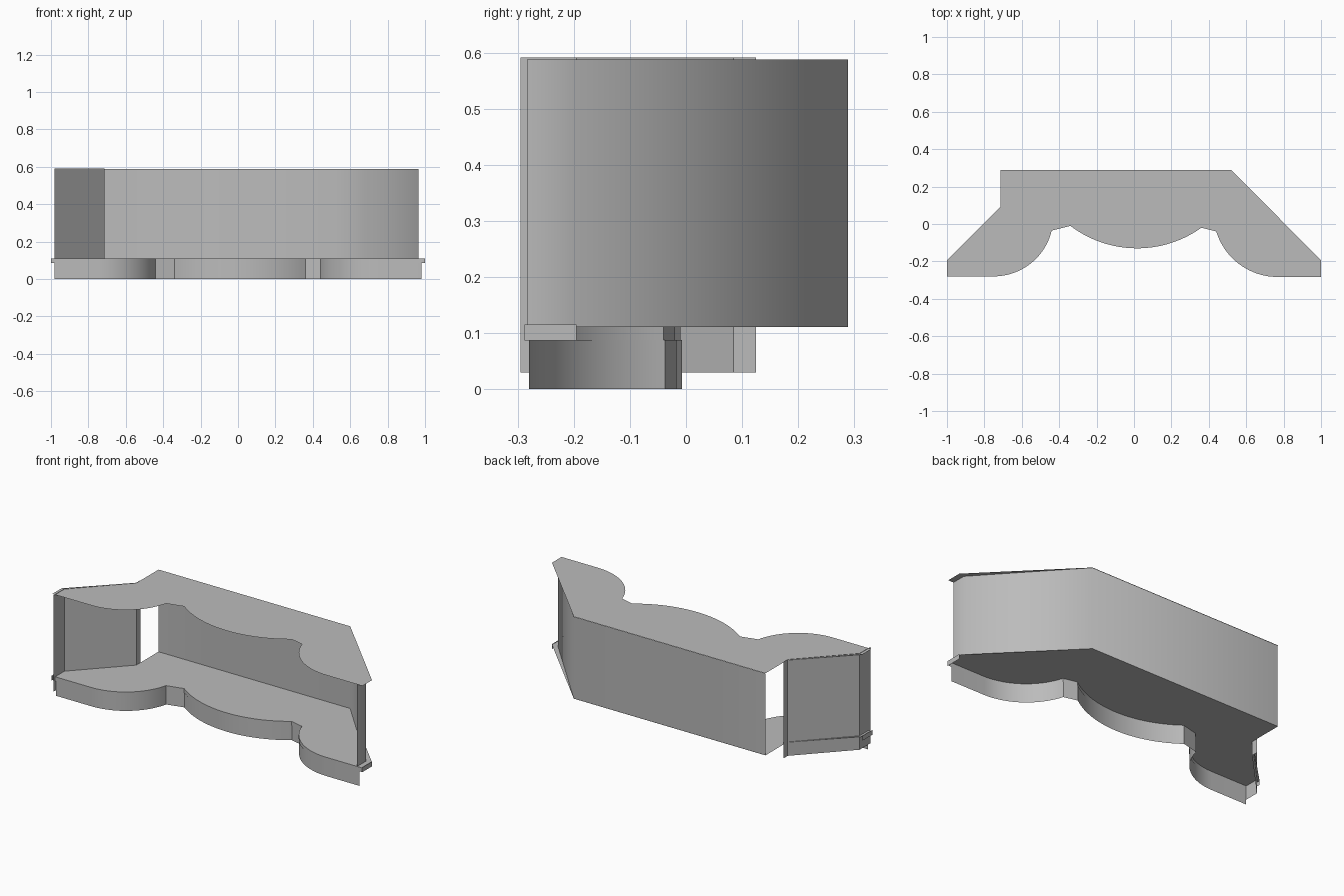
import bpy, bmesh, math
from mathutils import Vector

cube = bpy.data.objects.get("Cube")
if cube:
    bpy.data.objects.remove(cube)

grey = bpy.data.materials.new("plain grey")
grey.use_nodes = True
GREY = (0.5, 0.5, 0.5, 1)
grey.diffuse_color = GREY
grey.node_tree.nodes["Principled BSDF"].inputs["Base Color"].default_value = GREY


def arc(start, mid, end, steps=20):
    """Points on the circle through three points, from start to end."""
    a, b, c = (Vector(p) for p in (start, mid, end))
    u, v = b - a, c - a
    d = 2 * (u.x * v.y - u.y * v.x)
    centre = a + Vector((v.y * u.dot(u) - u.y * v.dot(v),
                         u.x * v.dot(v) - v.x * u.dot(u))) / d
    r0 = a - centre
    sweep = -r0.angle_signed(c - centre)
    spin = [sweep * i / steps for i in range(steps + 1)]
    return [(centre.x + r0.x * math.cos(t) - r0.y * math.sin(t),
             centre.y + r0.x * math.sin(t) + r0.y * math.cos(t)) for t in spin]


def finish(name, bm, angle=None):
    mesh = bpy.data.meshes.new(name)
    bm.to_mesh(mesh)
    bm.free()
    mesh.materials.append(grey)
    obj = bpy.data.objects.new(name, mesh)
    bpy.context.collection.objects.link(obj)
    if angle:
        bpy.ops.object.select_all(action='DESELECT')
        obj.select_set(True)
        bpy.context.view_layer.objects.active = obj
        bpy.ops.object.shade_smooth_by_angle(angle=math.radians(angle))


def sheet(name, outline, z):
    """Flat horizontal sheet."""
    bm = bmesh.new()
    bm.faces.new([bm.verts.new((x, y, z)) for x, y in outline])
    finish(name, bm)


def ribbon(name, path, low, high, angle):
    """Thin upright strip that follows a path."""
    bm = bmesh.new()
    cols = [[bm.verts.new((x, y, z)) for z in (low, high)] for x, y in path]
    for p, q in zip(cols, cols[1:]):
        bm.faces.new((p[0], q[0], q[1], p[1]))
    finish(name, bm, angle)


# Scalloped front edge, from -x to +x
left_lobe = arc((-0.75, -0.28), (-0.525, -0.187), (-0.44, -0.035))
middle_bow = arc((-0.34, -0.01), (0.01, -0.13), (0.36, -0.02), 28)
right_lobe = arc((0.44, -0.04), (0.53, -0.187), (0.76, -0.283))
scallops = left_lobe + middle_bow + right_lobe
front_edge = [(-1, -0.28)] + scallops + [(1, -0.283)]
outline = front_edge + [(1, -0.195), (0.52, 0.29), (-0.715, 0.29),
                        (-0.715, 0.09), (-1, -0.195)]

# Top and bottom sheets
sheet("top_sheet", outline, 0.589)
sheet("bottom_sheet", outline, 0.111)

# Rim below the bottom sheet, with returns at both ends
ribbon("front_rim", front_edge, 0.087, 0.111, 30)
for side, x in (("right", -1), ("left", 1)):
    ribbon(side + "_end_rim", [(x, -0.288), (x, -0.195)], 0.087, 0.115, 30)

# Skirt standing on the floor, slightly behind the rim
skirt = [(-0.98, -0.28)] + scallops + [(0.98, -0.283)]
ribbon("front_skirt", [(x, y + 0.003) for x, y in skirt], 0, 0.088, 30)

# Back wall bending round to the +x end
ribbon("back_wall", [(0.966, -0.283), (0.966, -0.2), (0.52, 0.289),
                     (-0.715, 0.289)], 0.111, 0.588, 80)

# Slanted panel with flanges at the -x end
ribbon("side_panel", [(-0.715, 0.125), (-0.715, 0.085), (-0.982, -0.195),
                      (-0.982, -0.295)], 0.03, 0.591, 20)
